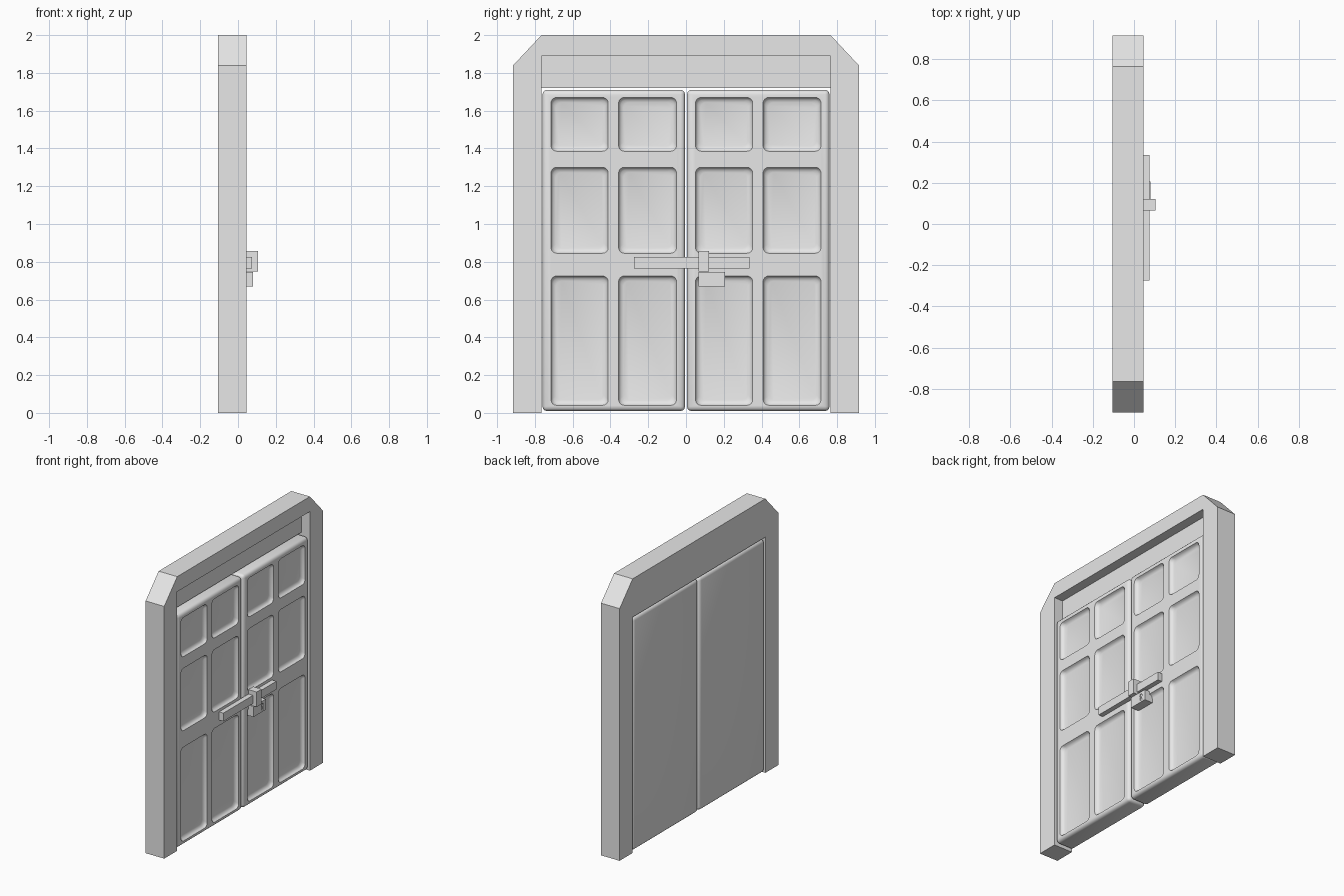
import bpy, bmesh, math
from mathutils import Vector

cube = bpy.data.objects.get("Cube")
if cube:
    bpy.data.objects.remove(cube, do_unlink=True)

grey = bpy.data.materials.new("plain_grey")
grey.use_nodes = True
GREY = (0.8, 0.8, 0.8, 1)
grey.diffuse_color = GREY
grey.node_tree.nodes["Principled BSDF"].inputs["Base Color"].default_value = GREY

BACK, FRONT = -0.105, 0.045
DOOR_FACE = 0.04


def finish(name, bm):
    bmesh.ops.recalc_face_normals(bm, faces=bm.faces)
    mesh = bpy.data.meshes.new(name)
    bm.to_mesh(mesh)
    bm.free()
    mesh.materials.append(grey)
    ob = bpy.data.objects.new(name, mesh)
    bpy.context.collection.objects.link(ob)
    return ob


def prism(name, points, direction):
    """Extrude a flat outline along a direction."""
    bm = bmesh.new()
    face = bm.faces.new([bm.verts.new(p) for p in points])
    out = bmesh.ops.extrude_face_region(bm, geom=[face])
    verts = [v for v in out["geom"] if isinstance(v, bmesh.types.BMVert)]
    bmesh.ops.translate(bm, verts=verts, vec=direction)
    return finish(name, bm)


def box(name, x, y, z):
    pts = [(x[0], y[0], z[0]), (x[0], y[1], z[0]), (x[0], y[1], z[1]), (x[0], y[0], z[1])]
    return prism(name, pts, (x[1] - x[0], 0, 0))


def activate(ob):
    bpy.ops.object.select_all(action='DESELECT')
    ob.select_set(True)
    bpy.context.view_layer.objects.active = ob


def apply_modifier(ob, kind, **settings):
    mod = ob.modifiers.new(kind, kind)
    for key, value in settings.items():
        setattr(mod, key, value)
    activate(ob)
    bpy.ops.object.modifier_apply(modifier=mod.name)


def cut(ob, cutter):
    apply_modifier(ob, 'BOOLEAN', operation='DIFFERENCE', solver='EXACT', object=cutter)
    bpy.data.objects.remove(cutter, do_unlink=True)


def rounded_rect(y, z, inset, radius, steps=4):
    """Outline of a rounded rectangle as (y, z) pairs."""
    pts = []
    r = radius
    corners = [(y[1], z[1], -1, -1), (y[0], z[1], 1, -1), (y[0], z[0], 1, 1), (y[1], z[0], -1, 1)]
    for q, (cy, cz, sy, sz) in enumerate(corners):
        for i in range(steps + 1):
            a = math.pi / 2 * (q + i / steps)
            pts.append((cy + sy * (inset + r) + r * math.cos(a),
                        cz + sz * (inset + r) + r * math.sin(a)))
    return pts


def panel_cutter(y, z):
    """Dished rounded block that sinks one door panel."""
    bm = bmesh.new()
    rings = []
    for x, inset in ((0.02, 0), (0, 0), (-0.012, 0.005), (-0.02, 0.012), (-0.025, 0.026)):
        rings.append([bm.verts.new((DOOR_FACE + x, py, pz))
                      for py, pz in rounded_rect(y, z, inset, 0.03)])
    for a, b in zip(rings, rings[1:]):
        for i in range(len(a)):
            j = (i + 1) % len(a)
            bm.faces.new((a[i], a[j], b[j], b[i]))
    bm.faces.new(rings[0])
    bm.faces.new(rings[-1])
    return finish("panel_cutter", bm)


# Frame: chamfered slab, with an opening that is taller in front than behind
half = [(0.915, 0), (0.915, 1.84), (0.765, 2)]
outline = half + [(-y, z) for y, z in reversed(half)]
frame = prism("door_frame", [(BACK, y, z) for y, z in outline], (FRONT - BACK, 0, 0))
step = [(-0.3, -0.1), (0.3, -0.1), (0.3, 1.89), (-0.025, 1.89), (-0.025, 1.72), (-0.3, 1.72)]
opening = prism("opening_cutter", [(x, -0.765, z) for x, z in step], (0, 1.53, 0))
cut(frame, opening)

# Doors: two softened slabs, each with six sunken panels
rows = [(0.04, 0.725), (0.845, 1.3), (1.385, 1.67)]
columns = [(0.05, 0.353), (0.408, 0.715)]
for name, offset in (("right_door", -0.765), ("left_door", 0)):
    door = box(name, (BACK, DOOR_FACE), (offset + 0.005, offset + 0.76), (0.01, 1.71))
    apply_modifier(door, 'BEVEL', width=0.024, segments=3, limit_method='NONE')
    for y in columns:
        for z in rows:
            cut(door, panel_cutter([v + offset for v in y], z))
    activate(door)
    bpy.ops.object.shade_smooth_by_angle(angle=math.radians(35))

# Latch bar and the clasp that holds it
box("latch_bar", (DOOR_FACE - 0.002, 0.075), (-0.275, 0.335), (0.765, 0.825))
box("bar_clasp", (DOOR_FACE - 0.002, 0.105), (0.065, 0.122), (0.748, 0.857))

# Lock box with a sunken keyhole
lock = box("lock_box", (DOOR_FACE - 0.03, 0.08), (0.065, 0.207), (0.668, 0.745))
keyhole = []
ky, kz, r = 0.166, 0.718, 0.012
for i in range(11):
    a = math.radians(-60 + 30 * i)
    keyhole.append((0.074, ky + r * math.cos(a), kz + r * math.sin(a)))
keyhole += [(0.074, ky - 0.011, 0.682), (0.074, ky + 0.011, 0.682)]
cut(lock, prism("keyhole_cutter", keyhole, (0.02, 0, 0)))
